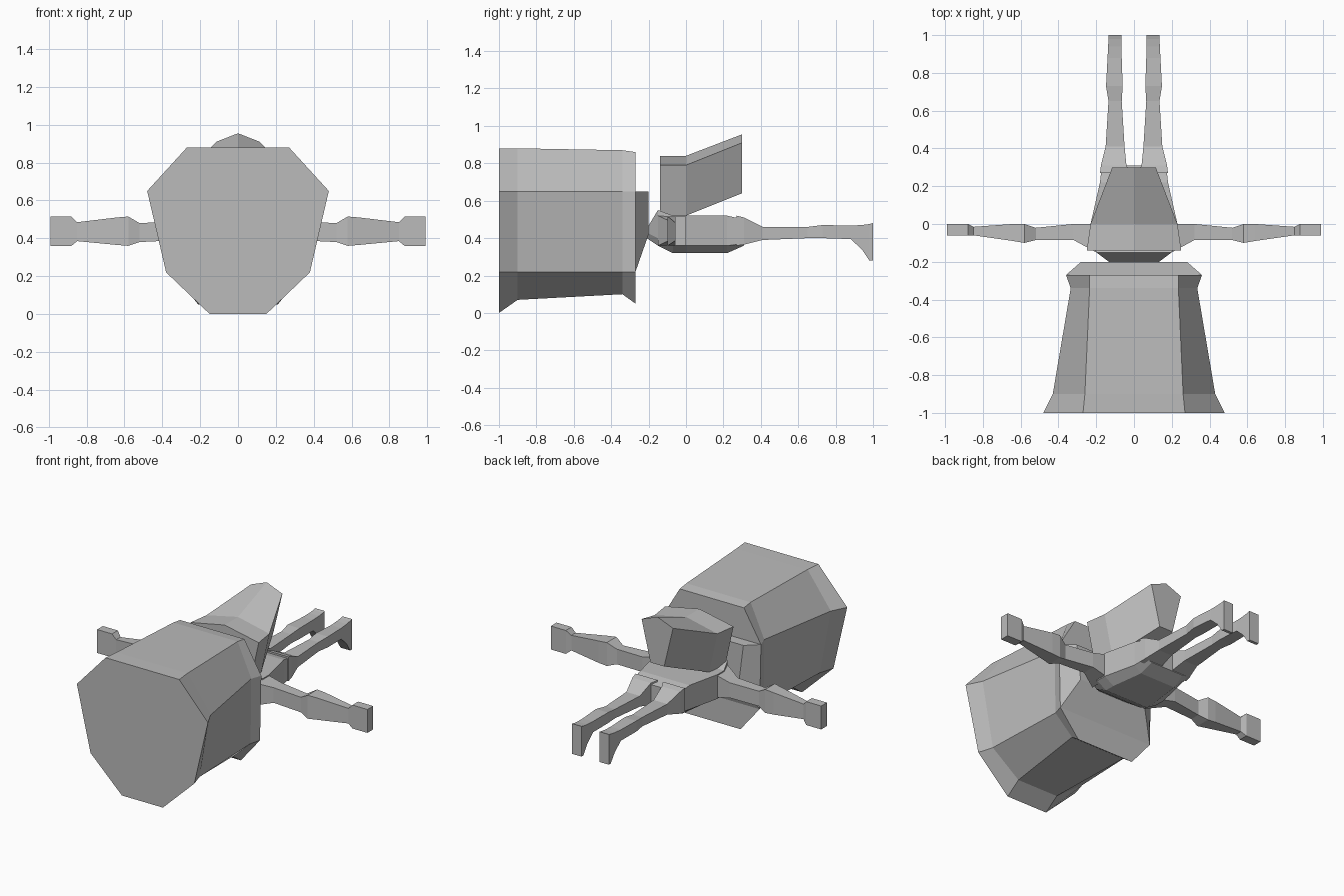
import bpy
import bmesh

default = bpy.data.objects.get("Cube")
if default:
    bpy.data.objects.remove(default, do_unlink=True)

grey = bpy.data.materials.new("plain grey")
grey.use_nodes = True
grey.diffuse_color = (0.5, 0.5, 0.5, 1)
grey.node_tree.nodes["Principled BSDF"].inputs["Base Color"].default_value = (0.5, 0.5, 0.5, 1)


def loft(name, rings):
    """Bridge rings of equal point count and close both ends."""
    bm = bmesh.new()
    loops = [[bm.verts.new(point) for point in ring] for ring in rings]
    count = len(loops[0])
    for near, far in zip(loops, loops[1:]):
        for i in range(count):
            j = (i + 1) % count
            bm.faces.new((near[i], near[j], far[j], far[i]))
    bm.faces.new(loops[0])
    bm.faces.new(loops[-1])
    bmesh.ops.recalc_face_normals(bm, faces=bm.faces)
    mesh = bpy.data.meshes.new(name)
    bm.to_mesh(mesh)
    bm.free()
    mesh.materials.append(grey)
    obj = bpy.data.objects.new(name, mesh)
    bpy.context.collection.objects.link(obj)
    return obj


def symmetric(y, half):
    """Full ring at depth y from its +x half, listed top to bottom."""
    right = [(x, y, z) for x, z in half]
    left = [(-x, y, z) for x, z in reversed(half) if x > 0]
    return right + left


def box_ring(along, position, low, high, bottom, top):
    """Rectangular limb section across the x or y axis."""
    corners = [(low, bottom), (high, bottom), (high, top), (low, top)]
    if along == "x":
        return [(position, side, z) for side, z in corners]
    return [(side, position, z) for side, z in corners]


def mirrored_limb(name, along, sections):
    """Build the limb on +x and its reflection on -x."""
    rings = [box_ring(along, *section) for section in sections]
    loft("left_" + name, rings)
    loft("right_" + name, [[(-x, y, z) for x, y, z in ring] for ring in rings])


# Large eight-sided head, flared at both ends
CROWN, JAW = 0.65, 0.22
head = []
for y, top_x, crown_x, jaw_x, chin_x, top, chin in (
    (-1, 0.27, 0.48, 0.38, 0.15, 0.88, 0),
    (-0.9, 0.26, 0.43, 0.35, 0.15, 0.88, 0.07),
    (-0.34, 0.235, 0.335, 0.33, 0.2, 0.87, 0.1),
    (-0.27, 0.235, 0.36, 0.35, 0.21, 0.86, 0.05),
):
    head.append(symmetric(y, [(top_x, top), (crown_x, CROWN), (jaw_x, JAW), (chin_x, chin)]))
loft("head", head)

# Wedge behind the head that meets the neck
loft("head_back", [
    symmetric(-0.27, [(0.36, CROWN), (0.35, JAW)]),
    symmetric(-0.2, [(0.28, CROWN), (0.25, 0.42)]),
])

# Torso with tapering neck and bevelled underside
torso = []
for y, width, keel, top, side, bottom in (
    (-0.21, 0.12, 0.1, 0.45, 0.43, 0.4),
    (-0.15, 0.2, 0.17, 0.55, 0.4, 0.36),
    (-0.07, 0.23, 0.16, 0.52, 0.36, 0.32),
    (0, 0.23, 0.16, 0.52, 0.36, 0.32),
    (0.22, 0.18, 0.13, 0.52, 0.36, 0.32),
    (0.31, 0.17, 0.12, 0.5, 0.37, 0.36),
):
    torso.append(symmetric(y, [(width, top), (width, side), (keel, bottom)]))
loft("torso", torso)

# Ridged pack on the back, narrowing and rising toward the legs
pack = []
for y, width, base, ridge, edge, bottom in (
    (-0.14, 0.25, 0.19, 0.84, 0.79, 0.52),
    (0, 0.23, 0.17, 0.84, 0.79, 0.52),
    (0.3, 0.115, 0.05, 0.955, 0.91, 0.64),
):
    pack.append(symmetric(y, [(0, ridge), (width, edge), (base, bottom)]))
loft("back_pack", pack)

# Arms: position, y range, z range
mirrored_limb("arm", "x", [
    (0.2, -0.15, 0, 0.36, 0.52),
    (0.32, -0.085, 0, 0.39, 0.49),
    (0.52, -0.085, -0.02, 0.38, 0.48),
    (0.58, -0.1, 0, 0.36, 0.515),
    (0.64, -0.09, 0, 0.365, 0.51),
    (0.85, -0.06, -0.015, 0.385, 0.485),
])
mirrored_limb("hand", "x", [
    (0.85, -0.06, -0.015, 0.385, 0.485),
    (0.88, -0.06, 0, 0.36, 0.515),
    (0.99, -0.06, 0, 0.36, 0.515),
])

# Legs: position, x range, z range
mirrored_limb("leg", "y", [
    (0.27, 0.02, 0.18, 0.36, 0.52),
    (0.31, 0.04, 0.175, 0.365, 0.51),
    (0.41, 0.05, 0.15, 0.39, 0.46),
    (0.65, 0.065, 0.135, 0.4, 0.46),
    (0.73, 0.06, 0.148, 0.4, 0.47),
    (0.88, 0.065, 0.14, 0.395, 0.467),
])
mirrored_limb("foot", "y", [
    (0.88, 0.065, 0.14, 0.395, 0.467),
    (0.94, 0.065, 0.137, 0.34, 0.47),
    (0.98, 0.065, 0.135, 0.28, 0.475),
    (1, 0.065, 0.135, 0.28, 0.48),
])
